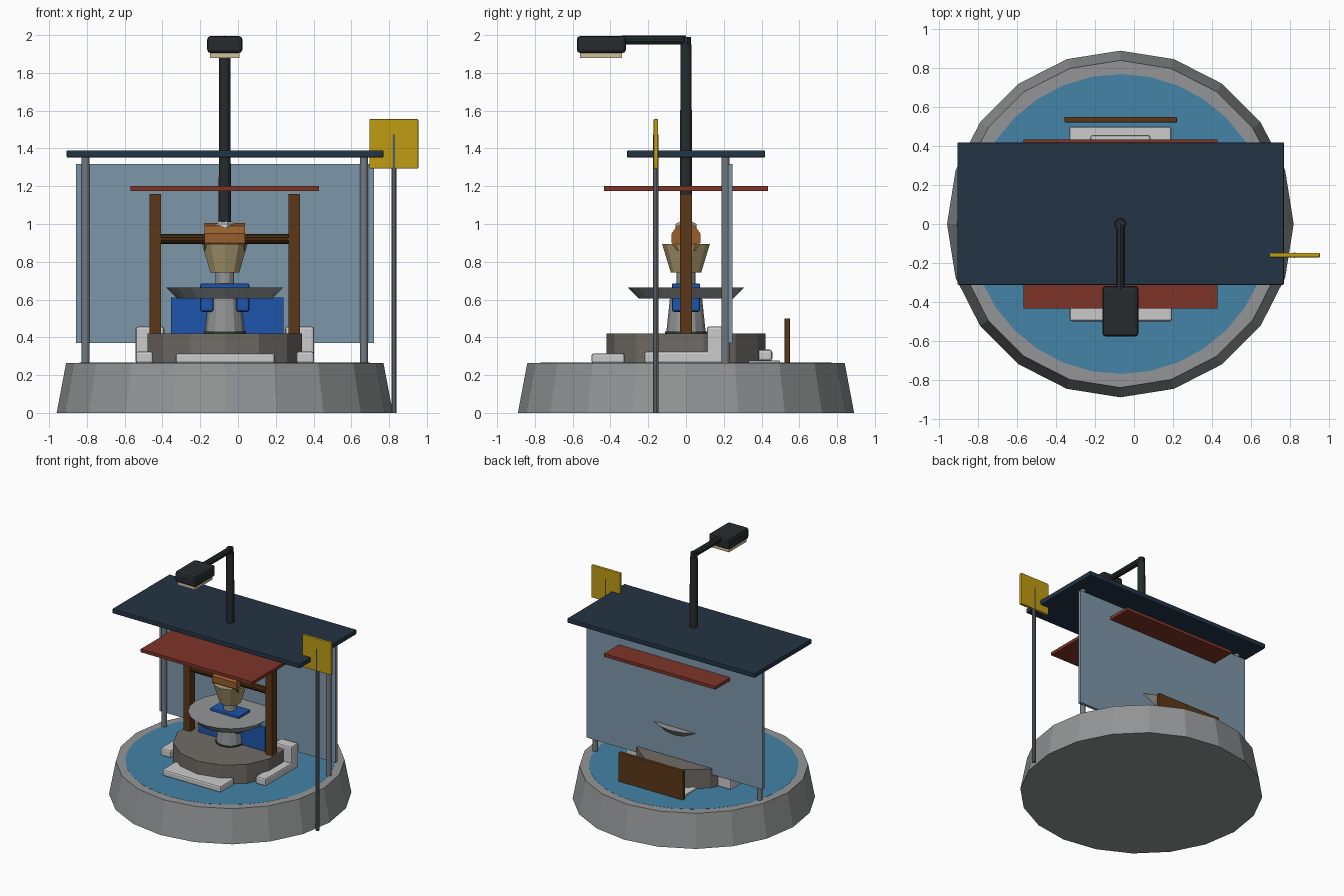
import bpy, math
from mathutils import Matrix, Vector

if "Cube" in bpy.data.objects:
    bpy.data.objects.remove(bpy.data.objects["Cube"])

CX = -0.07  # centre line of the monument


def mat(name, r, g, b):
    m = bpy.data.materials.new(name)
    m.diffuse_color = tuple((c / 255) ** 2.2 for c in (r, g, b)) + (1,)
    m.use_nodes = True
    m.node_tree.nodes["Principled BSDF"].inputs["Base Color"].default_value = m.diffuse_color
    return m


STONE = mat("stone", 146, 148, 149)
DARK_STONE = mat("dark_stone", 112, 107, 102)
PALE = mat("pale_stone", 205, 203, 203)
WATER = mat("water", 70, 130, 165)
GLASS = mat("glass", 125, 150, 168)
NAVY = mat("navy", 40, 55, 70)
RED = mat("red_roof", 125, 55, 45)
WOOD = mat("wood", 92, 58, 30)
AXLE = mat("dark_wood", 70, 46, 24)
DRUM = mat("orange_wood", 150, 95, 50)
TAN = mat("tan", 172, 155, 112)
BLUE = mat("blue", 35, 85, 170)
BLACK = mat("black_metal", 42, 47, 50)
STEEL = mat("steel", 115, 122, 128)
YELLOW = mat("yellow", 190, 155, 25)
CREAM = mat("cream", 205, 190, 155)
GREEN = mat("green", 40, 70, 45)


def box(name, x, y, z, m, bevel=0.0):
    """Box from (min, max) ranges, with optional rounded edges."""
    bpy.ops.mesh.primitive_cube_add(size=1)
    o = bpy.context.object
    o.name = name
    size = Vector([r[1] - r[0] for r in (x, y, z)])
    mid = Vector([(r[0] + r[1]) / 2 for r in (x, y, z)])
    o.data.transform(Matrix.Translation(mid) @ Matrix.Diagonal((*size, 1)))
    o.data.materials.append(m)
    if bevel:
        b = o.modifiers.new("bevel", 'BEVEL')
        b.width, b.segments = bevel, 2
    return o


def cone(name, r1, r2, z1, z2, m, sides=12, x=CX, y=0.0):
    """Upright tapered prism with a corner on the y axis."""
    bpy.ops.mesh.primitive_cone_add(vertices=sides, radius1=r1, radius2=r2,
                                    depth=z2 - z1, location=(x, y, (z1 + z2) / 2))
    o = bpy.context.object
    o.name = name
    o.data.materials.append(m)
    return o


def rod(name, a, b, r, m, sides=12):
    """Cylinder between two points."""
    a, b = Vector(a), Vector(b)
    o = cone(name, r, r, 0, (b - a).length, m, sides)
    o.location = (a + b) / 2
    o.rotation_euler = (b - a).to_track_quat('Z', 'Y').to_euler()
    return o


# Basin, water and plinth
cone("basin", 0.89, 0.84, 0, 0.265, STONE, 20)
cone("water", 0.77, 0.77, 0.25, 0.266, WATER, 32)
cone("plinth", 0.42, 0.42, 0.26, 0.42, DARK_STONE, 14)

# Central pedestal, dish and vessel
cone("pedestal_ring", 0.11, 0.11, 0.415, 0.43, GREEN)
cone("pedestal", 0.105, 0.085, 0.42, 0.61, STONE)
cone("dish", 0.25, 0.31, 0.605, 0.665, STONE, 20)
cone("stem", 0.05, 0.05, 0.66, 0.75, STONE)
cone("vessel", 0.08, 0.127, 0.742, 0.895, TAN, 10)

# Blue cloth over the dish, with flaps hanging on both sides
box("cloth_top", (-0.2, 0.06), (-0.075, 0.075), (0.655, 0.685), BLUE, 0.008)
for s in (-1, 1):
    c = CX + s * 0.095
    box("cloth_flap", (c - 0.035, c + 0.035), (-0.075, 0.075), (0.535, 0.67), BLUE, 0.012)
box("back_panel", (-0.355, 0.24), (0.0, 0.03), (0.42, 0.61), BLUE)

# Timber frame with axle and drum
for s in (-1, 1):
    c = CX + s * 0.368
    box("frame_post", (c - 0.03, c + 0.03), (-0.032, 0.032), (0.42, 1.16), WOOD)
rod("axle", (CX - 0.36, 0, 0.92), (CX + 0.36, 0, 0.92), 0.026, AXLE, 10)
rod("drum", (CX - 0.108, 0, 0.925), (CX + 0.108, 0, 0.925), 0.08, DRUM, 10)
bpy.ops.mesh.primitive_ico_sphere_add(subdivisions=1, radius=0.065, location=(CX, 0, 0.97))
rock = bpy.context.object
rock.name = "rock"
rock.data.materials.append(PALE)
box("frame_roof", (-0.568, 0.43), (-0.435, 0.435), (1.175, 1.2), RED)

# Shelter: canopy, poles and rear screen
box("canopy", (-0.907, 0.77), (-0.312, 0.418), (1.352, 1.39), NAVY, 0.005)
box("rear_screen", (-0.857, 0.72), (0.222, 0.245), (0.37, 1.318), GLASS)
for s in (-1, 1):
    cone("canopy_pole", 0.021, 0.021, 0.265, 1.355, STEEL, 12, CX + s * 0.737, 0.21)

# Street lamp
cone("lamp_pole", 0.036, 0.029, 0.265, 1.95, BLACK)
rod("lamp_arm", (CX, 0, 1.973), (CX, -0.34, 1.973), 0.024, BLACK, 10)
rod("lamp_elbow", (CX, 0, 1.93), (CX, 0, 1.99), 0.027, BLACK, 10)
box("lamp_head", (CX - 0.093, CX + 0.093), (-0.578, -0.318), (1.905, 1.995), BLACK, 0.018)
box("lamp_lens", (CX - 0.078, CX + 0.078), (-0.56, -0.338), (1.88, 1.91), CREAM)

# Sign
cone("sign_pole", 0.014, 0.014, 0, 1.475, STEEL, 10, 0.825, -0.16)
box("sign_board", (0.695, 0.955), (-0.172, -0.148), (1.293, 1.555), YELLOW, 0.005)

# Seats around the plinth
box("front_bench", (-0.33, 0.195), (-0.5, -0.325), (0.262, 0.315), PALE, 0.012)
for s in (-1, 1):
    def span(a, b):
        return tuple(sorted((CX + s * a, CX + s * b)))
    box("side_seat", span(0.38, 0.472), (-0.22, 0.2), (0.262, 0.325), PALE, 0.012)
    box("side_seat_back", span(0.32, 0.472), (0.11, 0.2), (0.262, 0.457), PALE, 0.012)

# Rear bench, its slab and the board behind
box("rear_slab", (-0.33, 0.19), (0.33, 0.498), (0.26, 0.277), PALE, 0.005)
box("rear_bench", (-0.225, 0.085), (0.38, 0.457), (0.275, 0.335), PALE, 0.014)
box("rear_board", (-0.357, 0.22), (0.522, 0.55), (0.262, 0.5), WOOD, 0.003)
